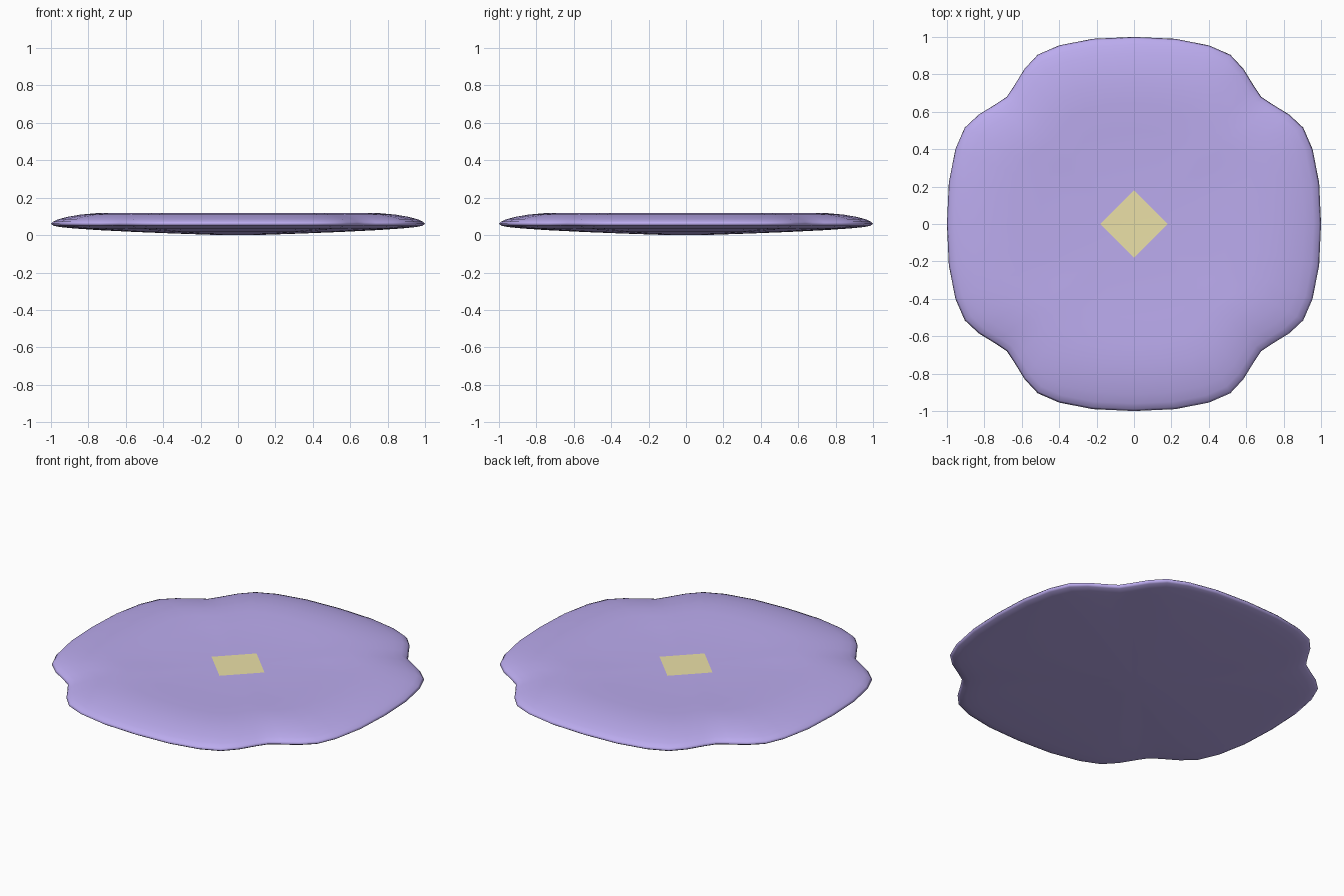
import bpy, bmesh, math

if "Cube" in bpy.data.objects:
    bpy.data.objects.remove(bpy.data.objects["Cube"])

def material(name, rgb):
    m = bpy.data.materials.new(name)
    m.diffuse_color = (*rgb, 1)
    m.use_nodes = True
    m.node_tree.nodes["Principled BSDF"].inputs["Base Color"].default_value = m.diffuse_color
    return m

# Scalloped outline: one eighth, mirrored across the diagonal, turned four times
eighth = [(0, 1), (.22, .99), (.4, .955), (.515, .905), (.585, .83), (.64, .74)]
quarter = eighth + [(.68, .68)] + [(y, x) for x, y in eighth[:0:-1]]
outline = []
for k in range(4):
    c, s = round(math.cos(k * math.pi / 2)), round(math.sin(k * math.pi / 2))
    outline += [(x * c + y * s, -x * s + y * c) for x, y in quarter]

# Cushion cross-section: (scale of outline, height), dished top to bowed base
section = [(.35, .107), (.5, .112), (.65, .118), (.75, .118), (.84, .11), (.91, .098),
           (.96, .085), (.99, .072), (1, .06), (.985, .05), (.95, .043), (.88, .036),
           (.75, .027), (.55, .017), (.35, .009), (.15, .002)]

bm = bmesh.new()
# Diamond inlay forms the innermost ring
R = .18
rings = [[bm.verts.new((x * R / (abs(x) + abs(y)), y * R / (abs(x) + abs(y)), .105))
          for x, y in outline]]
for k, z in section:
    rings.append([bm.verts.new((x * k, y * k, z)) for x, y in outline])
n = len(outline)
inlay = bm.faces.new(rings[0])
inlay.material_index = 1
for a, b in zip(rings, rings[1:]):
    for i in range(n):
        j = (i + 1) % n
        bm.faces.new((a[i], a[j], b[j], b[i]))
# Closed underside
base = bm.verts.new((0, 0, 0))
for i in range(n):
    bm.faces.new((rings[-1][i], rings[-1][(i + 1) % n], base))
bmesh.ops.recalc_face_normals(bm, faces=bm.faces)
for f in bm.faces:
    f.smooth = True

mesh = bpy.data.meshes.new("cushion")
bm.to_mesh(mesh)
bm.free()
mesh.materials.append(material("purple_fabric", (.5, .41, .86)))
mesh.materials.append(material("yellow_inlay", (.83, .75, .39)))
bpy.context.collection.objects.link(bpy.data.objects.new("cushion", mesh))
